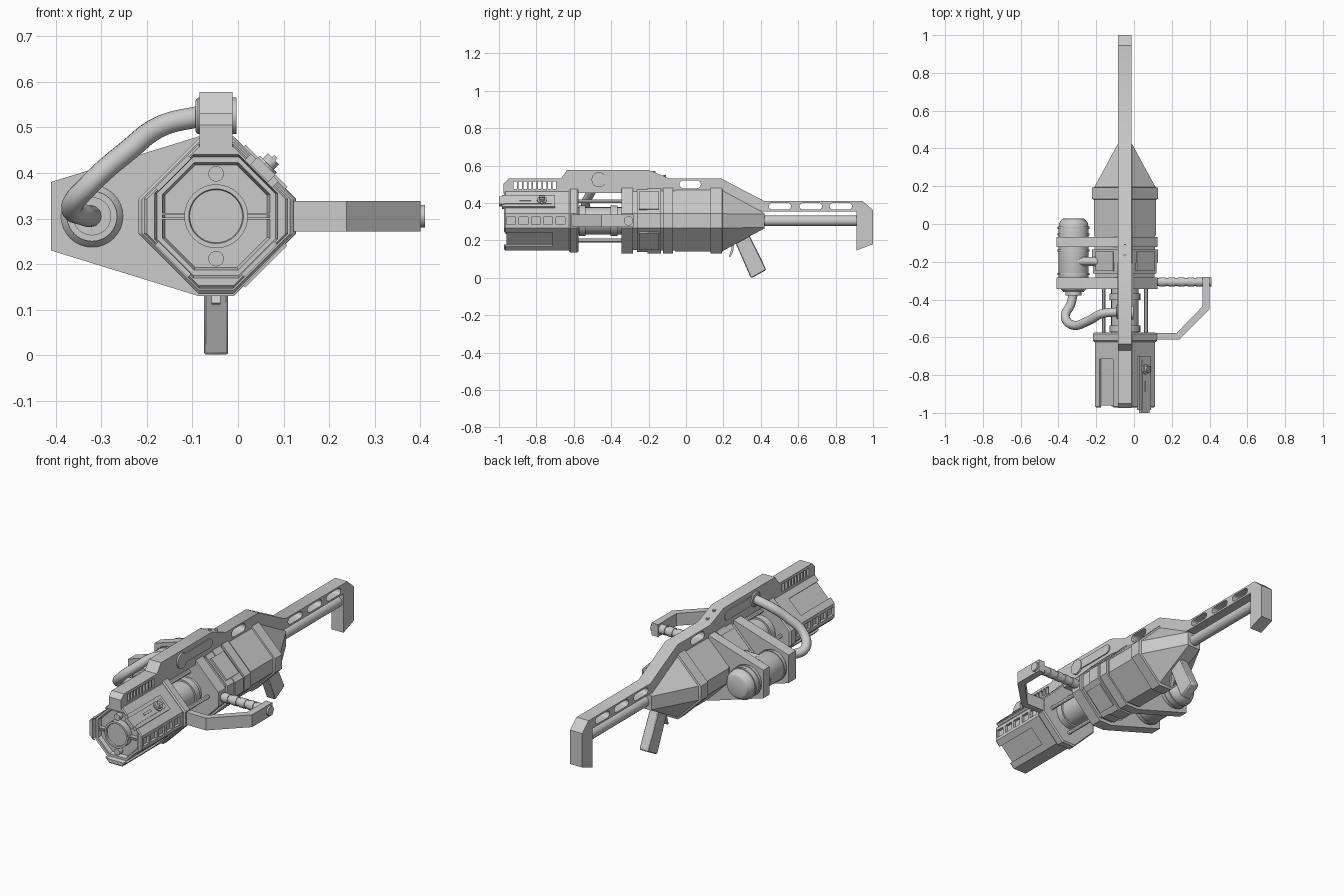
import bpy, bmesh, math
from mathutils import Matrix, Vector

if "Cube" in bpy.data.objects:
    bpy.data.objects.remove(bpy.data.objects["Cube"])

CX, CZ = -0.048, 0.305      # axis of the main body
AX = {'x': lambda a, b, t: (t, a, b), 'y': lambda a, b, t: (a, t, b), 'z': lambda a, b, t: (a, b, t)}


def finish(name, rings, caps=True):
    bm = bmesh.new()
    vs = [[bm.verts.new(p) for p in r] for r in rings]
    n = len(vs[0])
    for a, b in zip(vs, vs[1:]):
        for i in range(n):
            bm.faces.new((a[i], a[(i + 1) % n], b[(i + 1) % n], b[i]))
    if caps:
        bm.faces.new(vs[0])
        bm.faces.new(vs[-1])
    bmesh.ops.recalc_face_normals(bm, faces=bm.faces)
    me = bpy.data.meshes.new(name)
    bm.to_mesh(me)
    bm.free()
    ob = bpy.data.objects.new(name, me)
    bpy.context.collection.objects.link(ob)
    return ob


def prism(name, pts, axis, lo, hi):
    return finish(name, [[AX[axis](a, b, t) for a, b in pts] for t in (lo, hi)])


def octo(h, f):
    return [(f, h), (h, f), (h, -f), (f, -h), (-f, -h), (-h, -f), (-h, f), (-f, h)]


def loft(name, secs):       # octagonal sections (y, half size, half flat)
    return finish(name, [[(CX + a, y, CZ + b) for a, b in octo(h, f)] for y, h, f in secs])


def lathe(name, prof, axis, c, seg=24):   # prof = (position on axis, radius)
    ring = [(math.cos(k * math.tau / seg), math.sin(k * math.tau / seg)) for k in range(seg)]
    return finish(name, [[AX[axis](c[0] + r * u, c[1] + r * v, t) for u, v in ring] for t, r in prof])


def rod(name, axis, c, lo, hi, r, seg=20):
    return lathe(name, [(lo, r), (hi, r)], axis, c, seg)


def box(name, x0, x1, y0, y1, z0, z1):
    return prism(name, [(x0, y0), (x1, y0), (x1, y1), (x0, y1)], 'z', z0, z1)


def diag(name, deg, dist, y0, y1, w, d):  # box lying on a diagonal face of the body
    ob = box(name, dist - d / 2, dist + d / 2, y0, y1, -w / 2, w / 2)
    ob.data.transform(Matrix.Translation((CX, 0, CZ)) @ Matrix.Rotation(math.radians(deg), 4, 'Y'))
    return ob


def capsule(y, z, length, h):
    r, s, out = h / 2, length / 2 - h / 2, []
    for side in (1, -1):
        for k in range(9):
            a = -math.pi / 2 + math.pi * k / 8
            out.append((y + side * (s + r * math.cos(a)), z + side * r * math.sin(a)))
    return out


def cut(ob, tools):
    bpy.context.view_layer.objects.active = ob
    for t in tools:
        m = ob.modifiers.new('cut', 'BOOLEAN')
        m.operation, m.object, m.solver = 'DIFFERENCE', t, 'EXACT'
        bpy.ops.object.modifier_apply(modifier=m.name)
        bpy.data.objects.remove(t)


# top rail and stock in one profile, with slots and front grille
rail = prism('top_rail_and_stock', [
    (-.975, .455), (-.975, .505), (-.95, .53), (-.67, .53), (-.635, .577), (-.2, .577), (-.085, .53),
    (.19, .53), (.42, .41), (.945, .41), (1, .362), (1, .18), (.912, .147), (.912, .355), (.42, .355),
    (.35, .36), (.2, .455)], 'x', CX - .036, CX + .036)
slots = [(.022, .5, .115, .042)] + [(y, .383, .12, .036) for y in (.502, .667, .828)]
slots += [(-.912 + .026 * k, .495, .042, .042) for k in range(9)]
cut(rail, [prism('cutter', capsule(*s), 'x', -.2, .2) for s in slots[:4]] +
    [box('cutter', -.2, .2, s[0] - .009, s[0] + .009, .475, .516) for s in slots[4:]])
rod('stock_rod', 'y', (CX, CZ), .4, .93, .028)
prism('rail_side_bar', capsule(-.35, .527, .29, .05), 'x', CX - .040, CX + .042)
rod('rail_side_boss', 'x', (-.465, .525), CX - .039, CX + .045, .04)
for y, z in ((-.115, .543), (-.17, .566)):
    rod('rail_bolt', 'z', (CX, y), z - .02, z + .006, .009, 6)

# front housing with recessed face, diagonal pockets and side windows
house = loft('front_housing', [(-.93, .112, .046), (-.95, .118, .048), (-.95, .13, .05), (-.972, .135, .05),
                               (-.972, .152, .038), (-.966, .158, .038), (-.61, .158, .038)])
tools = [diag('cutter', a, .14, -1.0, -.715, .10, .022) for a in (45, 135, 225)]
for s in (1, -1):
    for k in range(5):
        y = -.935 + .066 * k
        x = CX + s * .158
        tools.append(box('cutter', x - .014, x + .014, y - .024, y + .024, .284, .326))
cut(house, tools)
lathe('muzzle_disc', [(-.92, .07), (-.965, .07), (-.965, .06), (-.957, .058)], 'y', (CX, CZ), 32)
for s in (1, -1):
    rod('muzzle_port', 'y', (CX, CZ + s * .093), -.92, -.958, .017)
    for dz in (-.005, .005):
        box('muzzle_rib', CX + s * .065, CX + s * .12, -.952, -.92, CZ + dz - .002, CZ + dz + .002)
# control panel on the upper right face
diag('control_panel', -45, .141, -.985, -.7, .085, .02)
diag('control_panel_edge', -45, .148, -.97, -.72, .05, .016)
nub = diag('control_nose', -45, .145, -1.0, -.97, .055, .022)
for nm, r, t in (('knob_base', .026, .162), ('knob', .017, .178)):
    k = rod(nm, 'x', (-.77, 0), .13, t, r)
    k.data.transform(Matrix.Translation((CX, 0, CZ)) @ Matrix.Rotation(math.radians(-45), 4, 'Y'))
diag('knob_grip', -45, .178, -.787, -.753, .01, .014)
diag('control_switch', -45, .155, -.89, -.83, .012, .012)

# collar, open core and four rods
loft('front_collar', [(-.625, .162, .038), (-.618, .17, .038), (-.582, .17, .038), (-.575, .162, .038)])
rod('inner_core', 'y', (CX, CZ), -.6, -.3, .073, 24)
for y in (-.555, -.385):
    rod('core_ring', 'y', (CX, CZ), y - .018, y + .018, .082, 24)
for a, b in ((.112, 0), (-.112, 0), (0, .105), (0, -.105)):
    rod('core_rod', 'y', (CX + a, CZ + b), -.6, -.3, .01, 12)

# main body: middle block, ribs, rear body and tapered tail
loft('middle_body', [(-.32, .157, .038), (-.262, .157, .038), (-.262, .168, .038), (-.205, .168, .038),
                     (-.205, .174, .038), (-.135, .174, .038), (-.135, .16, .038), (-.06, .16, .038),
                     (-.06, .165, .038), (.13, .165, .038), (.132, .175, .038), (.192, .175, .038),
                     (.195, .162, .038), (.42, .04, .036)])
for a in (45, 135, 225, -45):
    diag('middle_panel', a, .146, -.25, -.145, .13, .02)

# two wide plates carrying the side tank
plate = [(-.41, .38), (-.41, .23), (CX - .038, .13), (CX + .038, .13), (.125, .267), (.125, .343),
         (CX + .038, .48), (CX - .038, .48)]
for y0, y1 in ((-.345, -.283), (-.122, -.07)):
    prism('tank_plate', plate, 'y', y0, y1)

# tank, bands and couplings
TC = (-.32, CZ)
lathe('tank', [(.03, .05), (.026, .06), (.005, .076), (-.025, .08), (-.315, .08), (-.345, .068), (-.36, .05),
               (-.36, .042), (-.378, .042), (-.378, .03)], 'y', TC, 32)
for y in (-.02, -.055, -.14, -.265, -.355):
    r = .084 if y > -.3 else .055
    rod('tank_band', 'y', TC, y - .006, y + .006, r, 32)
for k in range(4):
    rod('tank_coupling', 'x', (-.218 + .013 * k, CZ + .06), -.32, -.15, .005, 10)
rod('tank_coupling_core', 'x', (-.198, CZ + .055), -.31, -.15, .022)

# hose from tank to rail
cu = bpy.data.curves.new('hose', 'CURVE')
cu.dimensions, cu.bevel_depth, cu.bevel_resolution, cu.use_fill_caps = '3D', .024, 4, True
path = [(-.32, -.36, .305), (-.335, -.425, .307), (-.364, -.49, .325), (-.325, -.535, .375),
        (-.24, -.512, .45), (-.17, -.475, .502), (-.08, -.465, .525)]
sp = cu.splines.new('BEZIER')
sp.bezier_points.add(len(path) - 1)
for p, co in zip(sp.bezier_points, path):
    p.co, p.handle_left_type, p.handle_right_type = co, 'AUTO', 'AUTO'
sp.resolution_u = 8
hose = bpy.data.objects.new('hose', cu)
bpy.context.collection.objects.link(hose)
lathe('hose_flange', [(-.093, .034), (-.088, .04), (-.07, .04)], 'x', (-.465, .525))

# side handle: ribbed bar and bent guard
rod('handle_bar', 'x', (-.307, CZ), .1, .4, .021)
for x in (.15, .2, .25, .3, .345):
    rod('handle_rib', 'x', (-.307, CZ), x - .017, x + .017, .025)
rod('handle_cap', 'x', (-.307, CZ), .39, .41, .025)
prism('handle_guard', [(.1, -.612), (.238, -.612), (.4, -.452), (.4, -.28), (.362, -.28), (.362, -.437),
                       (.225, -.578), (.1, -.578)], 'z', .272, .338)

# pistol grip and trigger
grip = prism('grip', [(.25, .22), (.345, .003), (.353, 0), (.425, .04), (.428, .048), (.335, .235)],
             'x', CX - .026, CX + .026)
bv = grip.modifiers.new('bevel', 'BEVEL')
bv.width, bv.segments, bv.limit_method = .008, 1, 'ANGLE'
prism('trigger', [(.238, .2), (.243, .155), (.23, .115), (.238, .112), (.252, .14), (.258, .2)],
      'x', CX - .01, CX + .01)

# smooth round parts, keep hard edges
bpy.ops.object.select_all(action='DESELECT')
for ob in bpy.context.scene.objects:
    if ob.type == 'MESH':
        ob.select_set(True)
        bpy.context.view_layer.objects.active = ob
bpy.ops.object.shade_smooth_by_angle(angle=math.radians(30))
